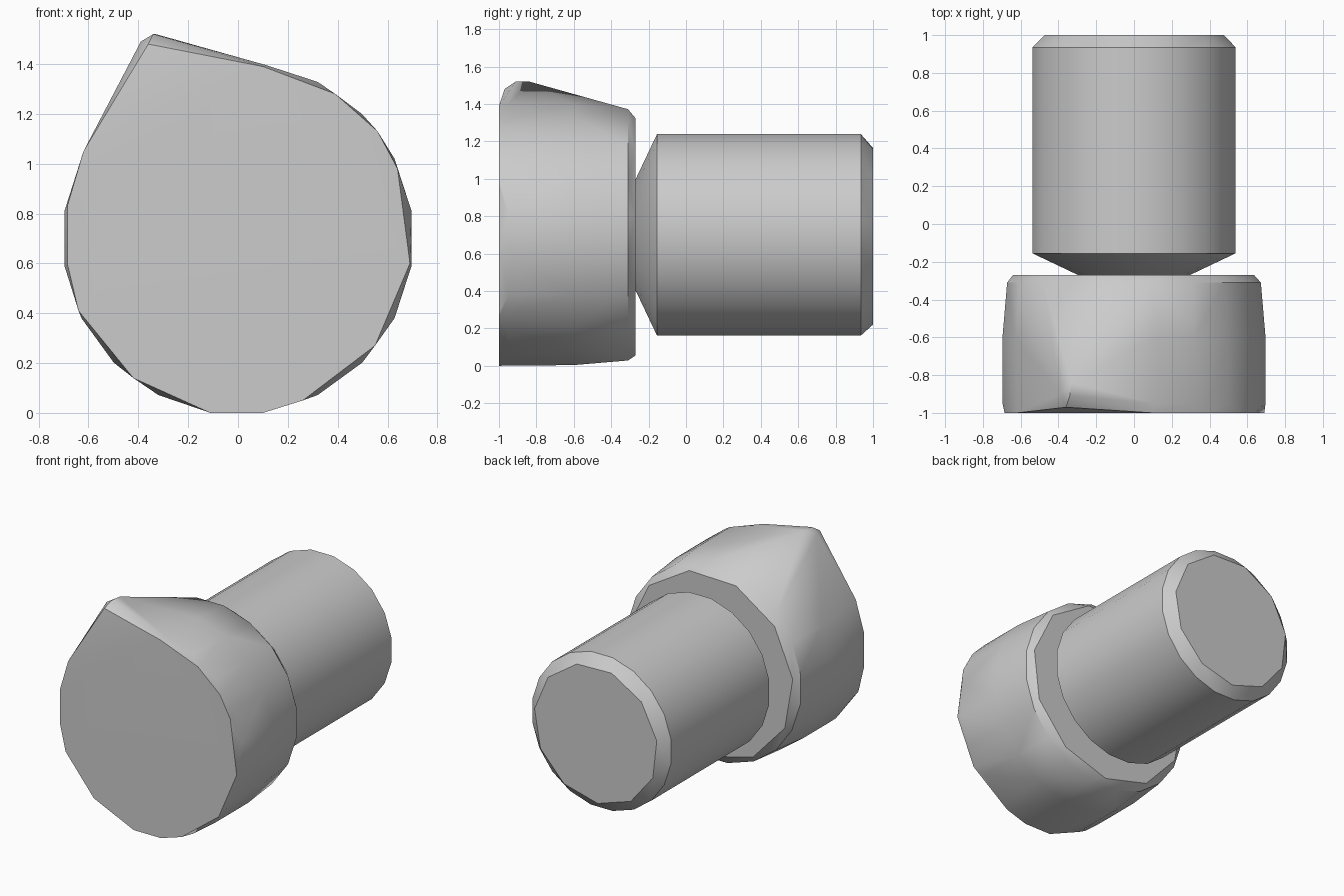
import bpy
import bmesh
import math

cube = bpy.data.objects.get("Cube")
if cube:
    bpy.data.objects.remove(cube, do_unlink=True)

AXIS_Z = 0.70

grey = bpy.data.materials.new("plain grey")
grey.use_nodes = True
GREY = (0.6, 0.6, 0.6, 1)
grey.diffuse_color = GREY
grey.node_tree.nodes["Principled BSDF"].inputs["Base Color"].default_value = GREY


def ring(y, radius, sides, turn=0.5):
    """Points of a circle around the long axis at depth y."""
    angles = [2 * math.pi * (i + turn) / sides for i in range(sides)]
    return [(radius * math.cos(a), y, AXIS_Z + radius * math.sin(a)) for a in angles]


def hull_part(name, points):
    """Convex solid wrapped around the given points."""
    bm = bmesh.new()
    for p in points:
        bm.verts.new(p)
    out = bmesh.ops.convex_hull(bm, input=bm.verts[:])
    loose = [v for v in bm.verts if not v.link_faces]
    bmesh.ops.delete(bm, geom=loose, context='VERTS')
    bmesh.ops.dissolve_limit(bm, angle_limit=math.radians(0.5),
                             verts=bm.verts[:], edges=bm.edges[:])
    bmesh.ops.recalc_face_normals(bm, faces=bm.faces[:])
    mesh = bpy.data.meshes.new(name)
    bm.to_mesh(mesh)
    bm.free()
    mesh.materials.append(grey)
    obj = bpy.data.objects.new(name, mesh)
    bpy.context.collection.objects.link(obj)
    bpy.ops.object.select_all(action='DESELECT')
    obj.select_set(True)
    bpy.context.view_layer.objects.active = obj
    bpy.ops.object.shade_smooth_by_angle(angle=math.radians(30))
    return obj


# Head: flat front with uneven rim, round barrel, one pointed corner
front_rim = [(0.1, 1.39), (0.39, 1.28), (0.56, 1.13), (0.64, 0.98), (0.69, 0.6),
             (0.55, 0.27), (0.26, 0.05), (0.1, 0.0), (-0.11, 0.0), (-0.42, 0.14),
             (-0.64, 0.41), (-0.685, 0.6), (-0.685, 0.83), (-0.62, 1.05)]
head = [(x, -1.0, z) for x, z in front_rim]
head += ring(-0.95, 0.705, 20) + ring(-0.6, 0.705, 20)
head += ring(-0.31, 0.68, 20) + ring(-0.27, 0.645, 11, 0.3)
head += [(-0.36, -0.97, 1.48), (-0.39, -0.9, 1.49),
         (-0.34, -0.91, 1.52), (-0.33, -0.84, 1.52)]
hull_part("head", head)

# Shank: cone neck, straight barrel, chamfered end
shank = ring(-0.27, 0.30, 20) + ring(-0.155, 0.545, 20)
shank += ring(0.935, 0.545, 20) + ring(1.0, 0.48, 11, 0.2)
hull_part("shank", shank)
